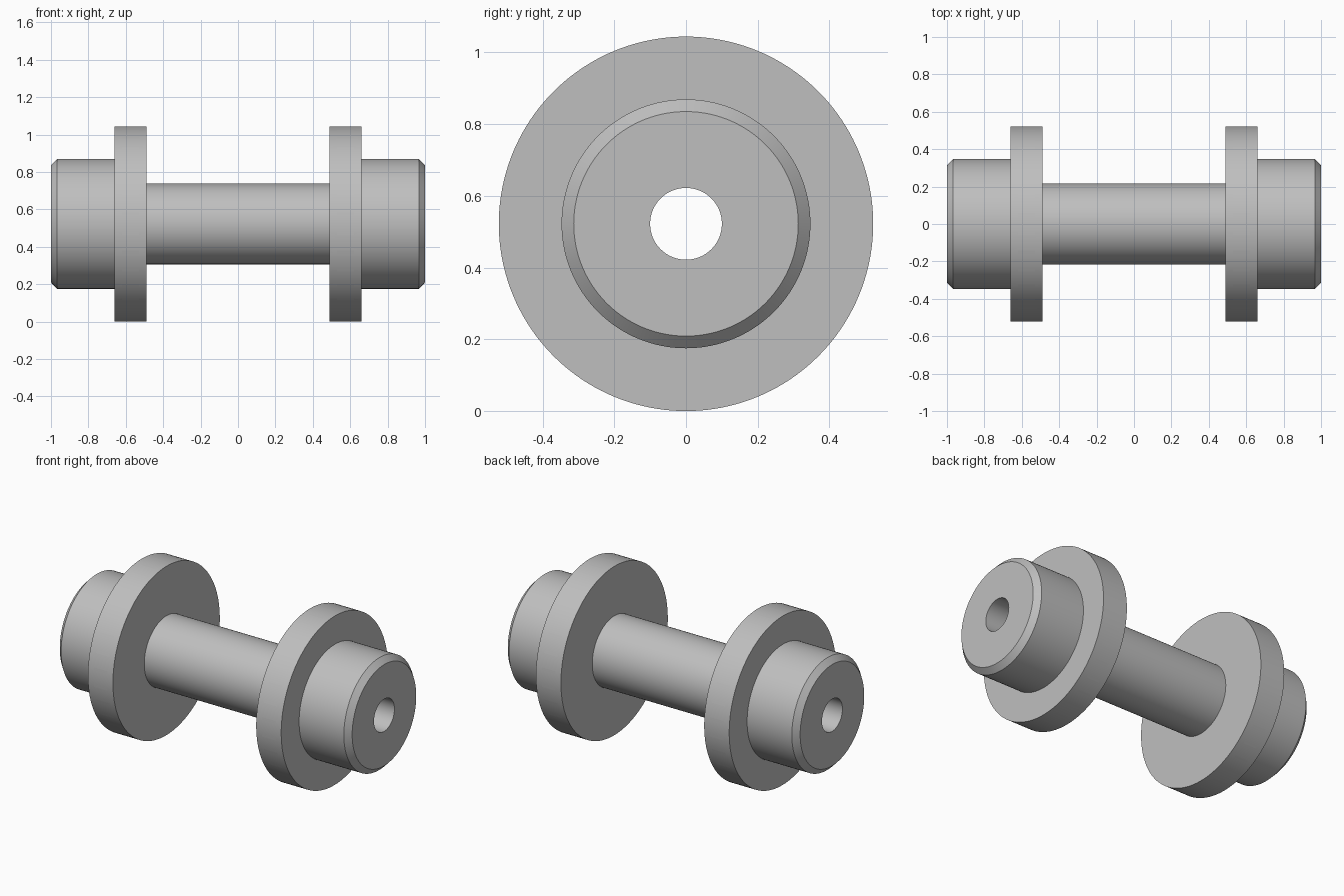
import bpy
import bmesh
from math import sin, cos, radians

if "Cube" in bpy.data.objects:
    bpy.data.objects.remove(bpy.data.objects["Cube"])

AXIS_Z = 0.522
POCKETS = 16
PITCH = 360 / POCKETS
HALF = 6.6            # half the angular width of a pocket mouth
FLOOR = 0.285 / 0.522  # pocket floor radius relative to the rim
POCKET_STEPS, RIB_STEPS = 6, 4

grey = bpy.data.materials.new("machined grey")
grey.use_nodes = True
colour = (0.52, 0.52, 0.52, 1)
grey.diffuse_color = colour
grey.node_tree.nodes["Principled BSDF"].inputs["Base Color"].default_value = colour

# Angles around the axle, with steps that land on the pocket edges
angles = []
for i in range(POCKETS):
    start = i * PITCH - HALF
    angles += [start + 2 * HALF * k / POCKET_STEPS for k in range(POCKET_STEPS)]
    angles += [start + 2 * HALF + (PITCH - 2 * HALF) * k / RIB_STEPS
               for k in range(RIB_STEPS)]


def lathe(name, profile, pocket_band=None):
    """Spin a closed (x, radius) profile about the x axis and sink pockets in one band."""
    bm = bmesh.new()
    rings = [[bm.verts.new((x, r * cos(radians(a)), r * sin(radians(a))))
              for x, r in profile] for a in angles]
    pockets = []
    for i, ring in enumerate(rings):
        following = rings[(i + 1) % len(rings)]
        for j in range(len(profile)):
            k = (j + 1) % len(profile)
            face = bm.faces.new((ring[j], ring[k], following[k], following[j]))
            if j == pocket_band and i % (POCKET_STEPS + RIB_STEPS) < POCKET_STEPS:
                pockets.append(face)
    bmesh.ops.recalc_face_normals(bm, faces=bm.faces)

    # Sink the pockets straight toward the axle, so their walls are radial
    if pockets:
        sunk = bmesh.ops.extrude_face_region(bm, geom=pockets)["geom"]
        for v in sunk:
            if isinstance(v, bmesh.types.BMVert):
                v.co.y *= FLOOR
                v.co.z *= FLOOR
        bmesh.ops.recalc_face_normals(bm, faces=bm.faces)

    mesh = bpy.data.meshes.new(name)
    bm.to_mesh(mesh)
    bm.free()
    mesh.materials.append(grey)
    obj = bpy.data.objects.new(name, mesh)
    obj.location.z = AXIS_Z
    bpy.context.collection.objects.link(obj)
    return obj


# Hollow axle between the wheels
parts = [lathe("axle", [(-0.49, 0.1), (-0.49, 0.216), (0.49, 0.216), (0.49, 0.1)])]

# Wheels: pocketed disc, chamfered hub and bore
wheel = [(0.49, 0.1), (0.49, 0.522), (0.529, 0.522), (0.62, 0.522), (0.661, 0.522),
         (0.661, 0.347), (0.967, 0.347), (1.0, 0.313), (1.0, 0.1)]
for side, sign in (("left", 1), ("right", -1)):
    parts.append(lathe(side + "_wheel", [(sign * x, r) for x, r in wheel], pocket_band=2))

# Smooth round surfaces with crisp edges
bpy.ops.object.select_all(action="DESELECT")
for obj in parts:
    obj.select_set(True)
bpy.context.view_layer.objects.active = parts[0]
bpy.ops.object.shade_smooth_by_angle(angle=radians(30))
